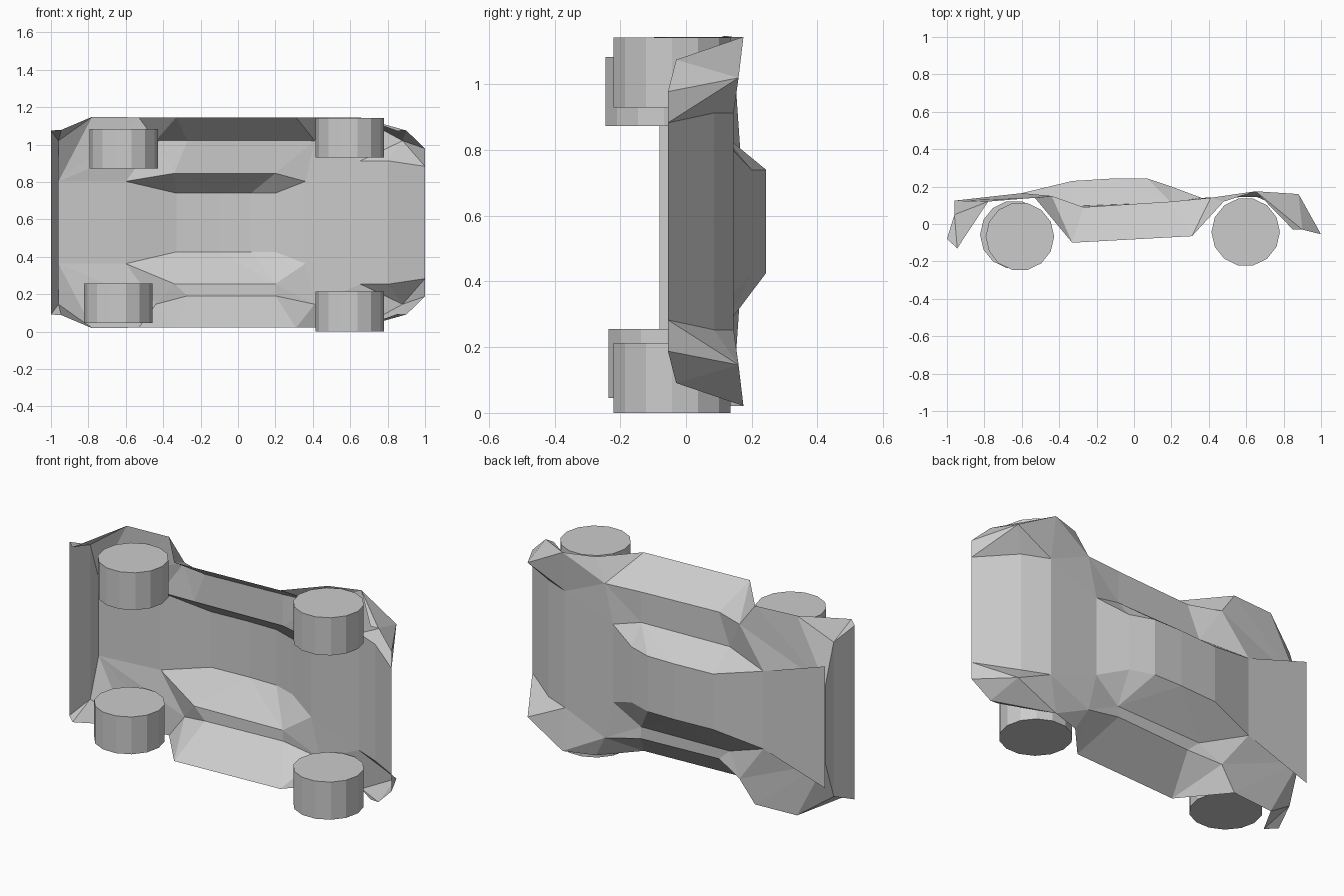
import bpy
import bmesh
from math import pi
from mathutils import Vector, Matrix

cube = bpy.data.objects.get("Cube")
if cube:
    bpy.data.objects.remove(cube)

MID = 0.583  # centre plane of the car, which lies on its side

grey = bpy.data.materials.new("plain grey")
grey.use_nodes = True
colour = (0.6, 0.6, 0.6, 1)
grey.diffuse_color = colour
grey.node_tree.nodes["Principled BSDF"].inputs["Base Color"].default_value = colour

# Named corners of half the body: x, y, distance from centre plane
# (a fourth number is the distance on the lower side)
front = dict(
    nose_in=(1, -.055, .30), nose_out=(1, -.055, .395), brow=(.80, .085, .33),
    lamp=(.88, .16, .437), chin=(.9, -.03, .492), arch_front=(.85, -.03, .49),
    peak=(.65, .175, .562), arch_rear=(.48, .12, .562),
    hood_mid=(.655, .145, .33), screen=(.36, .14, .22), cowl=(.41, .14, .437))
middle = dict(
    door_front=(.31, -.065, .562), door_rear=(-.33, -.1, .562),
    shoulder_front=(.2, .12, .438, .392), shoulder_rear=(-.27, .09, .438, .392),
    sill_front=(.2, .115, .263, .328), sill_rear=(-.34, .095, .263, .328),
    roof_front=(.2, .2, .157), roof_a=(.07, .244, .157),
    roof_b=(-.1, .244, .157), roof_rear=(-.33, .23, .157))
rear = dict(
    quarter=(-.44, .15, .437), deck=(-.6, .165, .22), deck_end=(-.98, .155, .345),
    deck_low=(-.96, .125, .22), tail_mid=(-.96, .05, .437),
    tail_low=(-1, -.08, .492), tail_tip=(-.945, -.13, .495),
    lip_rear=(-.78, .12, .565), lip_front=(-.53, .14, .562))
corners = {**front, **middle, **rear}


def point(name, side):
    p = corners[name]
    offset = p[-1] if side < 0 else p[2]
    return Vector((p[0], p[1], MID + side * offset))


def finish(name, bm):
    mesh = bpy.data.meshes.new(name)
    bm.to_mesh(mesh)
    bm.free()
    mesh.materials.append(grey)
    bpy.context.collection.objects.link(bpy.data.objects.new(name, mesh))


def panel(name, strip="", sides=""):
    """Strip corners span the centre plane; side faces are mirrored."""
    bm = bmesh.new()
    verts = {}

    def add(keys):
        for k in keys:
            if k not in verts:
                verts[k] = bm.verts.new(point(*k))
        face = bm.faces.new([verts[k] for k in keys])
        face.normal_update()
        c = face.calc_center_median()
        if face.normal.dot(c - Vector((c.x * 0.7, -0.3, MID))) < 0:
            face.normal_flip()

    row = strip.split()
    for a, b in zip(row, row[1:]):
        add([(a, 1), (b, 1), (b, -1), (a, -1)])
    for text in filter(str.strip, sides.split(",")):
        for s in (1, -1):
            add([(n, s) for n in text.split()])
    finish(name, bm)


# Bonnet and nose
panel("hood", "nose_in brow hood_mid screen")
panel("front_fenders", sides="""
    nose_in nose_out lamp, nose_in lamp brow, brow lamp hood_mid,
    nose_out chin lamp, chin peak lamp, chin arch_front peak,
    lamp peak hood_mid, hood_mid peak cowl, hood_mid cowl screen,
    cowl peak arch_rear, cowl arch_rear door_front""")

# Cabin
panel("roof_and_screens", "screen roof_front roof_a roof_b roof_rear deck")
panel("side_windows", sides="""
    screen roof_front sill_front, roof_front roof_a sill_front,
    roof_a roof_b sill_front, roof_b roof_rear sill_rear,
    roof_b sill_rear sill_front, roof_rear deck sill_rear""")

# Flanks
panel("shoulders", sides="""
    screen sill_front cowl, cowl sill_front shoulder_front,
    sill_front sill_rear shoulder_rear shoulder_front,
    sill_rear quarter shoulder_rear, sill_rear deck quarter""")
panel("doors", sides="""
    cowl shoulder_front door_front,
    shoulder_front shoulder_rear door_rear door_front,
    shoulder_rear quarter door_rear""")

# Tail, with a flat spoiler plate over the lower deck
panel("spoiler", "deck deck_end")
panel("rear_deck", "deck deck_low tail_mid tail_low")
panel("rear_fenders", sides="""
    deck deck_low quarter, quarter deck_low lip_front,
    quarter lip_front door_rear, deck_low lip_rear lip_front,
    deck_low lip_rear tail_mid, tail_mid lip_rear tail_tip,
    tail_mid tail_tip tail_low""")


# Wheels
def wheel(name, x, y, low, high):
    bm = bmesh.new()
    place = Matrix.Translation((x, y, (low + high) / 2))
    bmesh.ops.create_cone(
        bm, cap_ends=True, segments=14, radius1=0.183, radius2=0.183,
        depth=high - low, matrix=place @ Matrix.Rotation(pi / 2, 4, "Z"))
    finish(name, bm)


wheel("front_wheel_lower", .597, -.043, 0, .213)
wheel("front_wheel_upper", .597, -.043, .93, 1.143)
wheel("rear_wheel_lower", -.64, -.057, .045, .256)
wheel("rear_wheel_upper", -.61, -.067, .873, 1.084)
